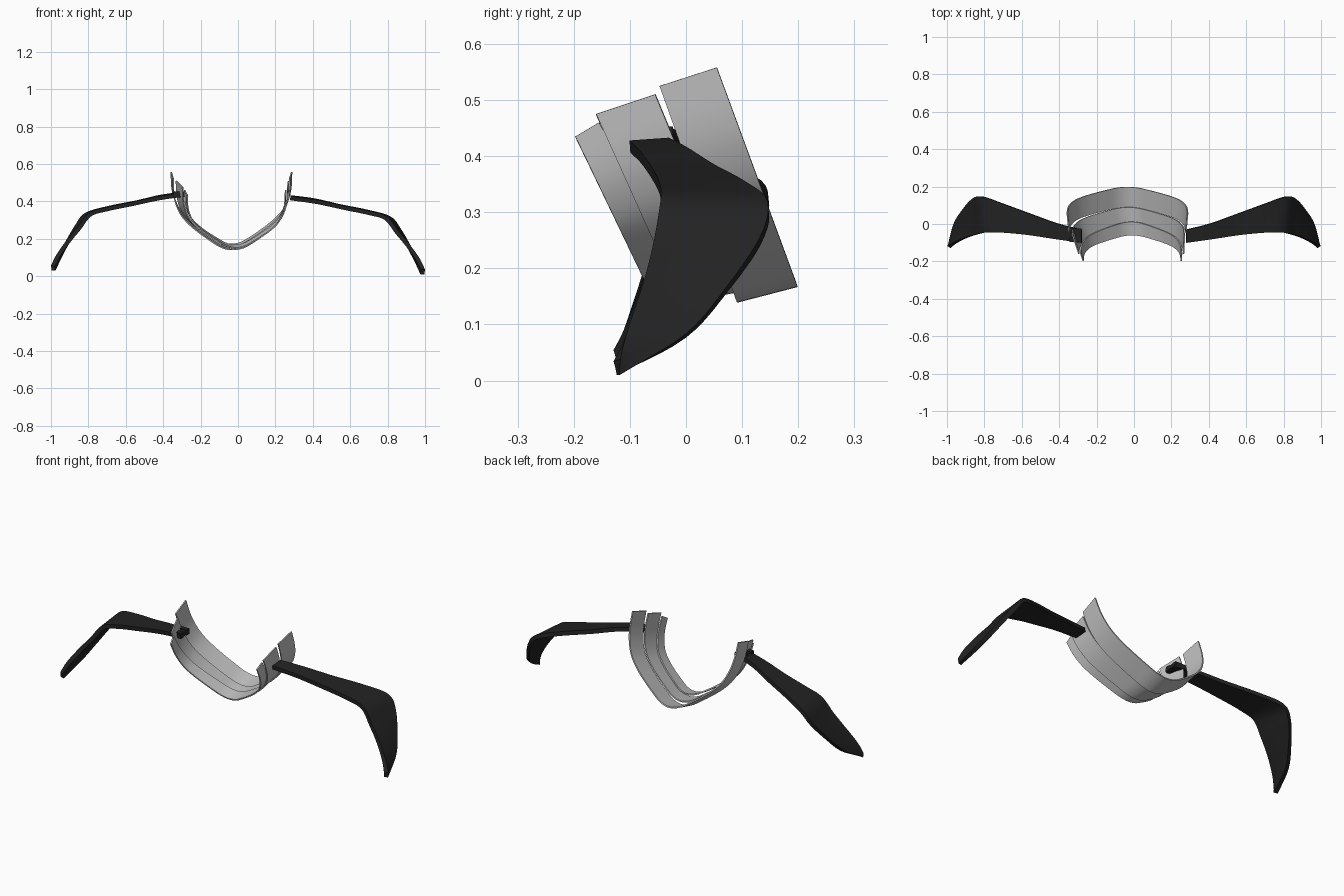
import bpy, bmesh
from mathutils import Vector

cube = bpy.data.objects.get("Cube")
if cube:
    bpy.data.objects.remove(cube, do_unlink=True)


def make_material(name, rgb):
    mat = bpy.data.materials.new(name)
    mat.use_nodes = True
    colour = (*rgb, 1.0)
    mat.diffuse_color = colour
    mat.node_tree.nodes["Principled BSDF"].inputs["Base Color"].default_value = colour
    return mat


grey = make_material("light grey", (0.52, 0.52, 0.52))
black = make_material("soft black", (0.016, 0.016, 0.016))


def smooth_path(points, steps=5):
    """Catmull-Rom curve through the points."""
    pts = [Vector(p) for p in points]
    pts = [2 * pts[0] - pts[1]] + pts + [2 * pts[-1] - pts[-2]]
    path = []
    for a, b, c, d in zip(pts, pts[1:], pts[2:], pts[3:]):
        for i in range(steps):
            t = i / steps
            path.append(0.5 * (2 * b + (c - a) * t + (2 * a - 5 * b + 4 * c - d) * t ** 2
                               + (3 * b - a - 3 * c + d) * t ** 3))
    return path + [pts[-2]]


def loft_sheet(name, edge_a, edge_b, thickness, mat, rows=4):
    """Sheet stretched between two edge curves, then thickened."""
    bm = bmesh.new()
    grid = [[bm.verts.new(a.lerp(b, r / rows)) for r in range(rows + 1)]
            for a, b in zip(edge_a, edge_b)]
    for one, two in zip(grid, grid[1:]):
        for r in range(rows):
            bm.faces.new((one[r], two[r], two[r + 1], one[r + 1]))
    bmesh.ops.recalc_face_normals(bm, faces=bm.faces)
    mesh = bpy.data.meshes.new(name)
    bm.to_mesh(mesh)
    bm.free()
    obj = bpy.data.objects.new(name, mesh)
    bpy.context.collection.objects.link(obj)
    mesh.materials.append(mat)
    solid = obj.modifiers.new("thickness", "SOLIDIFY")
    solid.thickness = thickness
    solid.offset = 0
    bpy.ops.object.select_all(action="DESELECT")
    obj.select_set(True)
    bpy.context.view_layer.objects.active = obj
    bpy.ops.object.modifier_apply(modifier="thickness")
    bpy.ops.object.shade_smooth_by_angle(angle=0.6)
    return obj


# U-shaped band: half profile as (width fraction, height fraction)
half = [(0, 0), (.18, .035), (.35, .12), (.55, .235), (.72, .35),
        (.86, .48), (.95, .64), (.99, .8), (1, 1)]
profile = smooth_path([(-x, h, 0) for x, h in reversed(half[1:])]
                      + [(x, h, 0) for x, h in half], 4)


def band_edge(centre, width, bottom, top):
    low, high = Vector((0, *bottom)), Vector((0, *top))
    return [low.lerp(high, p.y) + Vector((centre + width * p.x, 0, 0)) for p in profile]


# Each strip: front edge and back edge as (centre, half width, bottom yz, tip yz)
strips = {
    "band_front_strip": ((-.01, .262, (-.06, .15), (-.197, .435)),
                         (-.015, .27, (.012, .165), (-.155, .46))),
    "band_middle_strip": ((-.015, .28, (-.01, .143), (-.16, .475)),
                          (-.03, .3, (.09, .16), (-.055, .51))),
    "band_back_strip": ((-.035, .312, (.09, .142), (-.047, .525)),
                        (-.035, .322, (.198, .17), (.055, .558))),
}
for name, (front, back) in strips.items():
    loft_sheet(name, band_edge(*front), band_edge(*back), .007, grey)

# Wing-shaped arms: matching points along the front and back edges
wing_front = [(.28, -.1, .417), (.42, -.08, .397), (.57, -.058, .365), (.7, -.046, .338),
              (.79, -.045, .31), (.85, -.058, .235), (.9, -.074, .175),
              (.955, -.1, .1), (.99, -.123, .036)]
wing_back = [(.28, -.03, .422), (.41, .003, .405), (.54, .05, .375), (.69, .105, .345),
             (.81, .146, .31), (.86, .133, .25), (.91, .075, .165),
             (.955, 0, .08), (.986, -.121, .01)]


def wing_edge(points, side):
    shift = Vector((0, 0, .02 if side < 0 else 0))
    return [Vector((p.x * side, p.y, p.z)) + shift for p in smooth_path(points)]


for label, side in (("left_wing", 1), ("right_wing", -1)):
    loft_sheet(label, wing_edge(wing_front, side), wing_edge(wing_back, side), .022, black, 6)

# Forked hinge poking through the band on one side
for label, y in (("hinge_front_prong", -.085), ("hinge_back_prong", -.035)):
    edges = [[Vector((x, y + dy, .438)) for x in (-.345, -.31, -.28)] for dy in (-.012, .012)]
    loft_sheet(label, edges[0], edges[1], .03, black, 1)
